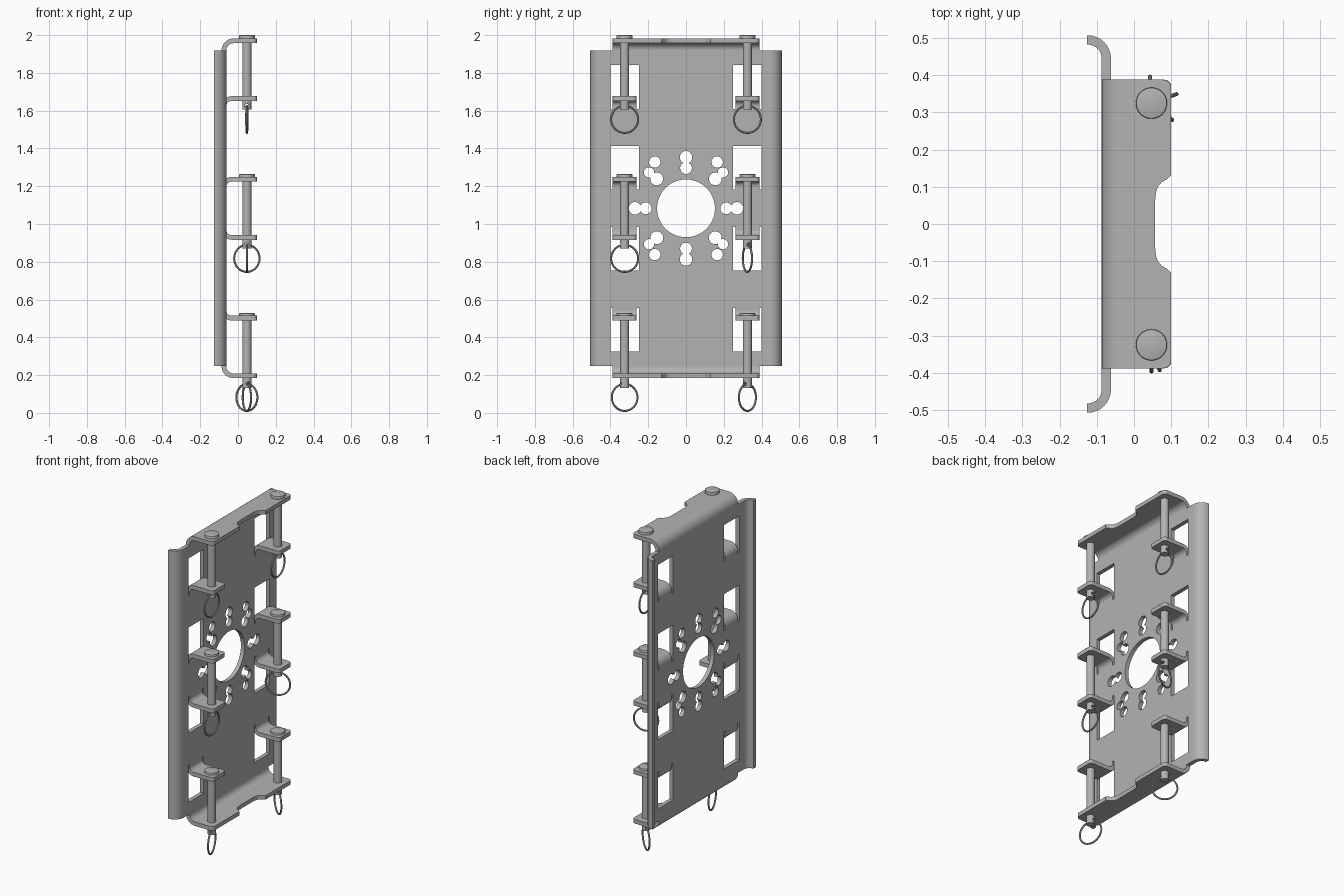
import bpy, bmesh
from math import sin, cos, pi, radians
from mathutils import Vector, Matrix

if "Cube" in bpy.data.objects:
    bpy.data.objects.remove(bpy.data.objects["Cube"])

THICK = 0.025      # sheet metal thickness
PLATE_X = -0.0745  # middle of the sheet
MID_Z = 1.083      # height the sheet is mirrored about
EDGE_X = 0.1       # outer reach of flanges and tabs
HALF_W = 0.388     # half width of the flanges
PIN_X, PIN_Y = 0.047, 0.325

steel = bpy.data.materials.new("grey_steel")
steel.use_nodes = True
steel.diffuse_color = (0.45, 0.45, 0.45, 1)
steel.node_tree.nodes["Principled BSDF"].inputs["Base Color"].default_value = steel.diffuse_color


def finish(bm, name):
    bmesh.ops.recalc_face_normals(bm, faces=bm.faces)
    mesh = bpy.data.meshes.new(name)
    bm.to_mesh(mesh)
    bm.free()
    mesh.materials.append(steel)
    obj = bpy.data.objects.new(name, mesh)
    bpy.context.collection.objects.link(obj)
    return obj


def activate(obj):
    bpy.ops.object.select_all(action='DESELECT')
    obj.select_set(True)
    bpy.context.view_layer.objects.active = obj


def smooth(obj):
    activate(obj)
    bpy.ops.object.shade_smooth_by_angle(angle=radians(35))


def boolean(obj, tool, operation='DIFFERENCE'):
    mod = obj.modifiers.new("boolean", 'BOOLEAN')
    mod.operation, mod.solver, mod.object = operation, 'EXACT', tool
    activate(obj)
    bpy.ops.object.modifier_apply(modifier=mod.name)
    bpy.data.objects.remove(tool)


def bent_strip(corners, radius, steps=8):
    """Outline of a sheet section that follows the corners with rounded bends."""
    pts = [Vector(c) for c in corners]
    dirs = [(b - a).normalized() for a, b in zip(pts, pts[1:])]
    path = [(pts[0], dirs[0])]
    for corner, d1, d2 in zip(pts[1:], dirs, dirs[1:]):
        centre = corner + (d2 - d1) * radius
        for i in range(steps + 1):
            c, s = cos(i / steps * pi / 2), sin(i / steps * pi / 2)
            path.append((centre + (d1 * s - d2 * c) * radius, d1 * c + d2 * s))
    path.append((pts[-1], dirs[-1]))
    side = [(p, Vector((-d.y, d.x)) * THICK / 2) for p, d in path]
    return [p + n for p, n in side] + [p - n for p, n in reversed(side)]


def prism(name, outline, axis, lo, hi, corner=0):
    """Extrude an outline along y (outline in x, z) or z (outline in x, y)."""
    def place(p, w):
        return (p[0], w, p[1]) if axis == 'y' else (p[0], p[1], w)
    bm = bmesh.new()
    face = bm.faces.new([bm.verts.new(place(p, lo)) for p in outline])
    ext = bmesh.ops.extrude_face_region(bm, geom=[face])
    moved = [v for v in ext["geom"] if isinstance(v, bmesh.types.BMVert)]
    bmesh.ops.translate(bm, verts=moved, vec=place((0, 0), hi - lo))
    if corner:  # round the free corners
        edges = [e for e in bm.edges
                 if all(v.co.x > EDGE_X - 0.001 for v in e.verts)
                 and abs(e.verts[0].co.z - e.verts[1].co.z) > THICK / 2]
        bmesh.ops.bevel(bm, geom=edges, offset=corner, segments=5, profile=0.5, affect='EDGES')
    return finish(bm, name)


def box(name, y, z):
    return prism(name, [(-0.2, z[0]), (0, z[0]), (0, z[1]), (-0.2, z[1])], 'y', min(y), max(y))


def add_cylinder(bm, radius, z0, z1, segments=32):
    return bmesh.ops.create_cone(bm, cap_ends=True, segments=segments, radius1=radius, radius2=radius,
                                 depth=z1 - z0, matrix=Matrix.Translation((0, 0, (z0 + z1) / 2)))["verts"]


def drill(obj, y, z, radius, segments=28):
    bm = bmesh.new()
    add_cylinder(bm, radius, -0.1, 0.1, segments)
    bm.transform(Matrix.Translation((PLATE_X, y, z)) @ Matrix.Rotation(pi / 2, 4, 'Y'))
    boolean(obj, finish(bm, "drill"))


# Back plate: channel with top and bottom flanges, joined to the curled sides
top_mid = 1.9695
low_mid = 2 * MID_Z - top_mid
plate = prism("back_plate", bent_strip([(EDGE_X, low_mid), (PLATE_X, low_mid), (PLATE_X, top_mid),
                                        (EDGE_X, top_mid)], 0.05), 'y', -HALF_W, HALF_W, 0.022)
sides = prism("curled_sides", bent_strip([(-0.126, -0.495), (PLATE_X, -0.495), (PLATE_X, 0.495),
                                          (-0.126, 0.495)], 0.05), 'z', 0.248, 1.918)
boolean(plate, sides, 'UNION')

# Shallow notch in the middle of both flanges
curve = [(0.12, 0.133), (0.098, 0.13), (0.088, 0.12), (0.074, 0.112), (0.064, 0.1), (0.059, 0.085), (0.057, 0.065)]
boolean(plate, prism("notch", curve + [(x, -y) for x, y in reversed(curve)], 'z', -0.5, 2.5))

# Windows with the tabs bent out of them: (foot of tab, tab middle, far window edge)
for foot, tab_z, far in ((1.61, 1.664, 1.842), (1.183, 1.237, 1.412)):
    for flip in (False, True):
        f, t, w = [2 * MID_Z - v if flip else v for v in (foot, tab_z, far)]
        for side in (-1, 1):
            boolean(plate, box("window", (side * 0.25, side * 0.4), (min(f, w), max(f, w))))
            outline = bent_strip([(PLATE_X, f), (PLATE_X, t), (EDGE_X, t)], 0.04)
            tab = prism("pin_tab", outline, 'y', side * PIN_Y - 0.063, side * PIN_Y + 0.063, 0.018)
            smooth(tab)
            tab.modifiers.new("even_normals", 'WEIGHTED_NORMAL').keep_sharp = True

# Centre hole and the ring of keyholes around it
drill(plate, 0, MID_Z, 0.153, 64)
for a, b in ((1, 0), (-1, 0), (0, 1), (0, -1)):
    for reach, radius in ((0.213, 0.031), (0.27, 0.033)):
        drill(plate, a * reach, MID_Z + b * reach, radius)
for a in (-1, 1):
    for b in (-1, 1):
        for y, z, radius in ((0.155, 0.156, 0.034), (0.165, 0.245, 0.03), (0.196, 0.19, 0.027)):
            drill(plate, a * y, MID_Z + b * z, radius)
smooth(plate)
plate.modifiers.new("even_normals", 'WEIGHTED_NORMAL').keep_sharp = True


def make_pin(y, top, turn):
    spot = Matrix.Translation((PIN_X, y, top)) @ Matrix.Rotation(radians(turn), 4, 'Z')
    # Headed pin with a cross hole near its tip
    bm = bmesh.new()
    add_cylinder(bm, 0.024, -0.395, -0.018)
    shaft = finish(bm, "pin_shaft")
    bm = bmesh.new()
    add_cylinder(bm, 0.011, -0.1, 0.1, 20)
    bm.transform(Matrix.Translation((0, 0, -0.374)) @ Matrix.Rotation(pi / 2, 4, 'Y'))
    boolean(shaft, finish(bm, "cross_hole"))
    bm = bmesh.new()
    add_cylinder(bm, 0.042, -0.018, 0, 40)
    rim = [e for e in bm.edges if all(v.co.z > -0.001 for v in e.verts)]
    bmesh.ops.bevel(bm, geom=rim, offset=0.004, segments=2, profile=0.5, affect='EDGES')
    head = finish(bm, "pin_head")
    # Wire ring hanging through the cross hole
    bpy.ops.mesh.primitive_torus_add(major_radius=0.0715, minor_radius=0.0055,
                                     major_segments=48, minor_segments=10)
    ring = bpy.context.object
    ring.name = "pull_ring"
    ring.data.materials.append(steel)
    ring.data.transform(Matrix.Translation((0, 0, -0.446)) @ Matrix.Rotation(pi / 2, 4, 'X'))
    for part in (shaft, head, ring):
        part.data.transform(spot)
        part.matrix_world = Matrix.Identity(4)
        smooth(part)


# Three pins per side, each ring turned its own way
for top, right_turn, left_turn in ((2.0, 90, 93), (1.264, 90, 20), (0.528, -72, -39)):
    make_pin(-PIN_Y, top, right_turn)
    make_pin(PIN_Y, top, left_turn)
